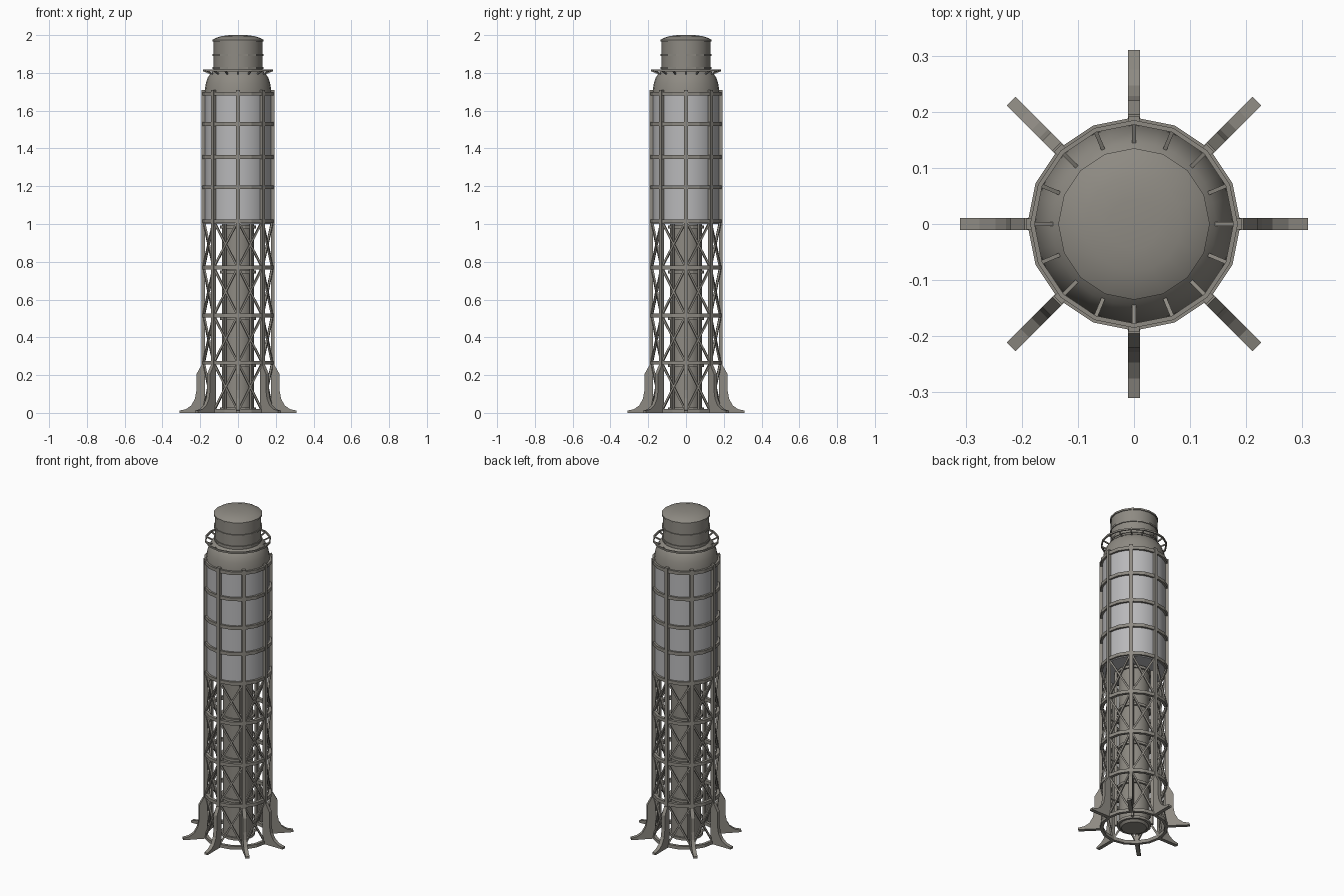
import bpy, bmesh, math
from mathutils import Vector, Matrix

if "Cube" in bpy.data.objects:
    bpy.data.objects.remove(bpy.data.objects["Cube"])

def material(name, c):
    m = bpy.data.materials.new(name)
    m.diffuse_color = (*c, 1)
    m.use_nodes = True
    m.node_tree.nodes["Principled BSDF"].inputs["Base Color"].default_value = m.diffuse_color
    return m

STONE = material("weathered_metal", (0.27, 0.255, 0.225))
PANEL = material("pale_panel", (0.48, 0.48, 0.49))

def finish(name, bm, mat=STONE, smooth=False):
    bmesh.ops.recalc_face_normals(bm, faces=bm.faces)
    me = bpy.data.meshes.new(name)
    bm.to_mesh(me)
    bm.free()
    ob = bpy.data.objects.new(name, me)
    bpy.context.collection.objects.link(ob)
    me.materials.append(mat)
    if smooth:
        bpy.ops.object.select_all(action='DESELECT')
        bpy.context.view_layer.objects.active = ob
        ob.select_set(True)
        bpy.ops.object.shade_smooth_by_angle(angle=math.radians(32))
    return ob

def polar(r, a, z):
    return Vector((r * math.cos(a), r * math.sin(a), z))

def lathe(bm, prof, n=16, closed=False):
    """Revolve (radius, z) points; open profiles get end caps."""
    loops = [[bm.verts.new(polar(r, 2 * math.pi * i / n, z)) for i in range(n)] for r, z in prof]
    pairs = list(zip(loops, loops[1:])) + ([(loops[-1], loops[0])] if closed else [])
    for a, b in pairs:
        for i in range(n):
            j = (i + 1) % n
            bm.faces.new((a[i], a[j], b[j], b[i]))
    if not closed:
        bm.faces.new(loops[0])
        bm.faces.new(loops[-1])

def ring(bm, r0, r1, z0, z1, n=16):
    lathe(bm, [(r0, z0), (r1, z0), (r1, z1), (r0, z1)], n, True)

def bar(bm, p, q, w, d=None):
    """Rectangular bar from p to q; d is the depth in the radial direction."""
    axis = (q - p).normalized()
    out = (p + q) / 2
    out.z = 0
    if abs(axis.dot(out.normalized())) > 0.5:
        out = Vector((0, 0, 1))
    side = axis.cross(out).normalized()
    out = side.cross(axis).normalized()
    d = d or w
    ends = [[bm.verts.new(c + side * sx * w / 2 + out * sy * d / 2)
             for sx, sy in ((-1, -1), (1, -1), (1, 1), (-1, 1))] for c in (p, q)]
    a, b = ends
    bm.faces.new(a)
    bm.faces.new(b)
    for i in range(4):
        j = (i + 1) % 4
        bm.faces.new((a[i], a[j], b[j], b[i]))

EIGHT = [math.pi / 4 * i for i in range(8)]
LEVELS = [0.01, 0.265, 0.515, 0.77, 1.015]

# Tank shell
bm = bmesh.new()
lathe(bm, [(0.176, 1.0), (0.176, 1.695)], 32)
finish("tank_panels", bm, PANEL, True)

# Rounded shoulder, neck and cap
bm = bmesh.new()
lathe(bm, [(0.178, 1.685), (0.176, 1.71), (0.170, 1.745), (0.160, 1.775), (0.146, 1.797), (0.13, 1.81)], 24)
finish("shoulder", bm, STONE, True)
bm = bmesh.new()
lathe(bm, [(0.13, 1.79), (0.13, 1.965), (0.135, 1.965), (0.135, 1.975), (0.118, 1.985),
           (0.085, 1.995), (0.045, 2.0)])
finish("neck_and_cap", bm, STONE, True)
bm = bmesh.new()
for z in (1.825, 1.895):
    ring(bm, 0.125, 0.135, z - 0.005, z + 0.005)
finish("neck_bands", bm)

# Walkway hoop on short radial brackets
bm = bmesh.new()
ring(bm, 0.177, 0.185, 1.808, 1.818)
for i in range(16):
    a = math.pi / 8 * i
    bar(bm, polar(0.145, a, 1.795), polar(0.18, a, 1.811), 0.007)
finish("hoop_rail", bm)

# Columns
bm = bmesh.new()
for a in EIGHT:
    bar(bm, polar(0.183, a, 0.0), polar(0.183, a, 1.71), 0.02, 0.018)
finish("columns", bm)

# Horizontal hoops
bm = bmesh.new()
for z in LEVELS + [1.195, 1.355, 1.53, 1.69]:
    ring(bm, 0.172, 0.19, max(0, z - 0.01), z + 0.01)
finish("hoops", bm)

# Cross bracing in every bay
bm = bmesh.new()
for a in EIGHT:
    b = a + math.pi / 4
    for z0, z1 in zip(LEVELS, LEVELS[1:]):
        bar(bm, polar(0.183, a, z0), polar(0.183, b, z1), 0.01)
        bar(bm, polar(0.181, b, z0), polar(0.181, a, z1), 0.01)
finish("cross_braces", bm)

# Flared feet
bm = bmesh.new()
FOOT = [(0.175, 0), (0.31, 0), (0.31, 0.012), (0.275, 0.02), (0.247, 0.04), (0.228, 0.075),
        (0.22, 0.12), (0.22, 0.205), (0.195, 0.25), (0.175, 0.25)]
for a in EIGHT:
    rot = Matrix.Rotation(a, 3, 'Z')
    l, r = [[bm.verts.new(rot @ Vector((x, y, z))) for x, z in FOOT] for y in (-0.011, 0.011)]
    bm.faces.new(l)
    bm.faces.new(r)
    for i in range(len(FOOT)):
        j = (i + 1) % len(FOOT)
        bm.faces.new((l[i], l[j], r[j], r[i]))
finish("feet", bm)

# Central riser with collars
bm = bmesh.new()
lathe(bm, [(0.07, 0.0), (0.085, 0.015), (0.085, 1.005)], 16)
finish("riser", bm, STONE, True)
bm = bmesh.new()
for z in (0.02, 0.25, 0.5, 0.745, 0.985):
    ring(bm, 0.08, 0.095, z - 0.008, z + 0.008)
finish("riser_collars", bm)

# Thin service pipes beside the riser
bm = bmesh.new()
for a in EIGHT[1::2]:
    bar(bm, polar(0.1, a, 0.02), polar(0.1, a, 1.0), 0.014)
finish("service_pipes", bm)
